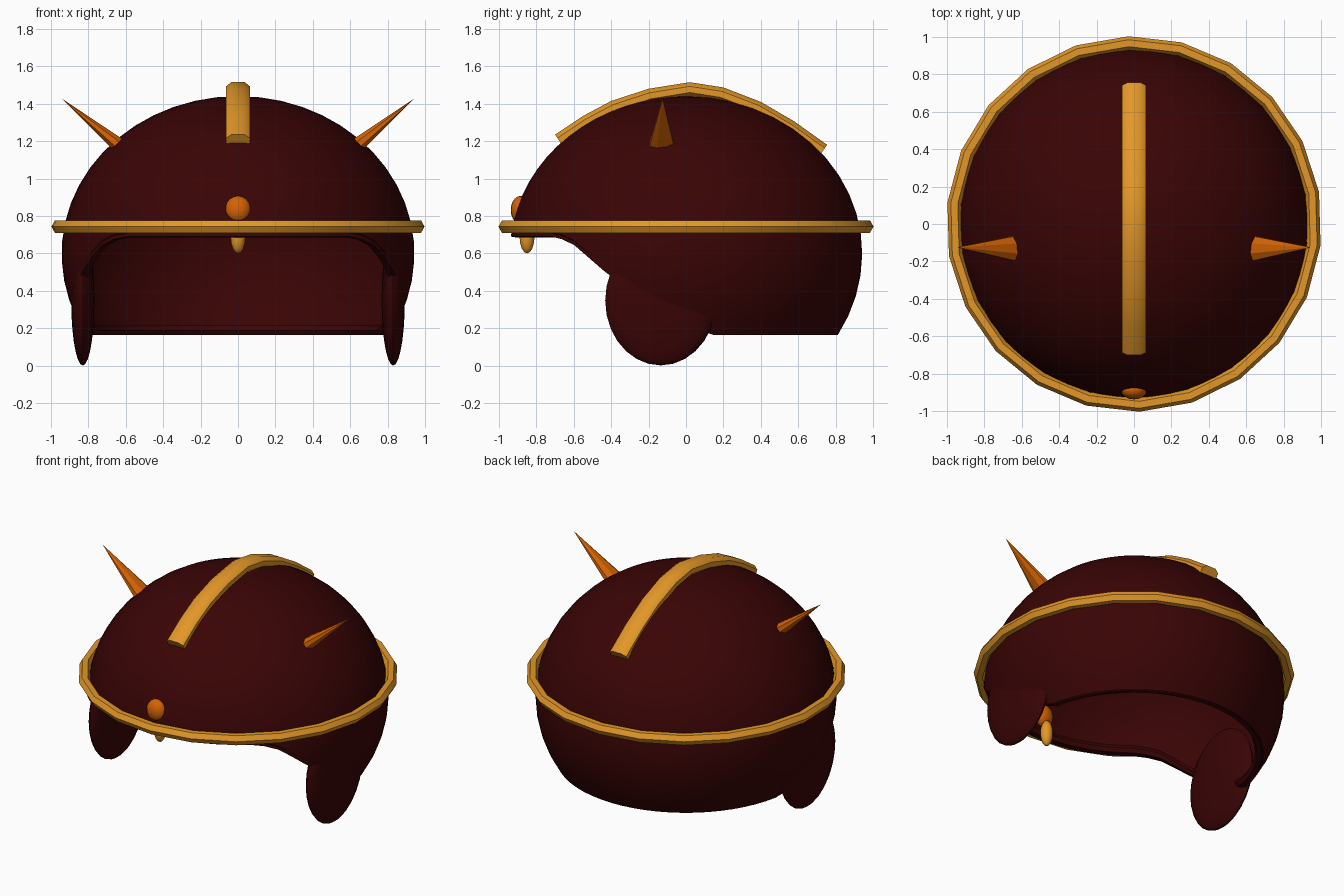
import bpy, bmesh, math
from mathutils import Vector, Matrix

if "Cube" in bpy.data.objects:
    bpy.data.objects.remove(bpy.data.objects["Cube"])


def material(name, rgb):
    m = bpy.data.materials.new(name)
    m.diffuse_color = (*rgb, 1)
    m.use_nodes = True
    m.node_tree.nodes["Principled BSDF"].inputs["Base Color"].default_value = m.diffuse_color
    return m


MAROON = material("dark maroon", (0.041, 0.0012, 0.0014))
GOLD = material("gold", (0.77, 0.31, 0.021))
ORANGE = material("burnt orange", (0.66, 0.125, 0.001))


def finish(name, bm, mat, smooth=None, thickness=0):
    bmesh.ops.recalc_face_normals(bm, faces=bm.faces)
    me = bpy.data.meshes.new(name)
    bm.to_mesh(me)
    bm.free()
    me.materials.append(mat)
    ob = bpy.data.objects.new(name, me)
    bpy.context.collection.objects.link(ob)
    bpy.ops.object.select_all(action='DESELECT')
    ob.select_set(True)
    bpy.context.view_layer.objects.active = ob
    if thickness:
        mod = ob.modifiers.new("thickness", 'SOLIDIFY')
        mod.thickness = thickness
        mod.offset = -1
        bpy.ops.object.modifier_apply(modifier=mod.name)
    if smooth:
        bpy.ops.object.shade_smooth_by_angle(angle=math.radians(smooth))
    return ob


def ellipsoid(name, centre, radii, mat, segs=16, rings=10):
    bm = bmesh.new()
    bmesh.ops.create_uvsphere(bm, u_segments=segs, v_segments=rings, radius=1,
                              matrix=Matrix.Translation(centre) @ Matrix.Diagonal((*radii, 1)))
    return finish(name, bm, mat, 40)


def sweep(name, rings, mat, closed=False, smooth=None):
    """Skin a list of cross-section rings."""
    bm = bmesh.new()
    vs = [[bm.verts.new(p) for p in ring] for ring in rings]
    n, k = len(vs), len(vs[0])
    for i in range(n if closed else n - 1):
        a, b = vs[i], vs[(i + 1) % n]
        for j in range(k):
            bm.faces.new((a[j], a[(j + 1) % k], b[(j + 1) % k], b[j]))
    if not closed:
        bm.faces.new(vs[0])
        bm.faces.new(vs[-1])
    return finish(name, bm, mat, smooth)


def hexagon(a, radius, height, dr, dz):
    """Six-sided cross-section in the radial plane at angle a."""
    pts = []
    for k in range(6):
        b = math.pi * k / 3
        r = radius + dr * math.cos(b)
        pts.append((r * math.cos(a), r * math.sin(a), height + dz * math.sin(b)))
    return pts


# Shell: a dome whose lower edge rises over the face
RADIUS, MID, UP, DOWN = 0.942, 0.60, 0.84, 0.86
EDGE = [(-1, 0.69), (-0.70, 0.69), (-0.61, 0.655), (-0.38, 0.455), (0.0, 0.25), (0.11, 0.163), (1, 0.163)]


def edge_height(y):
    for (y0, z0), (y1, z1) in zip(EDGE, EDGE[1:]):
        if y <= y1:
            return z0 + (z1 - z0) * (y - y0) / (y1 - y0)
    return EDGE[-1][1]


def dome_radius(z):
    t = (z - MID) / (UP if z > MID else DOWN)
    return RADIUS * math.sqrt(max(0, 1 - t * t))


bm = bmesh.new()
pole = bm.verts.new((0, 0, MID + UP))
SEGS, ROWS = 64, 16
columns, lip = [], []
for i in range(SEGS):
    a = 2 * math.pi * i / SEGS
    y = RADIUS * math.sin(a)
    for _ in range(4):
        low = edge_height(y)
        y = dome_radius(low) * math.sin(a)
    lip.append(hexagon(a, dome_radius(low) - 0.027, low + 0.026, 0.028, 0.03))
    start = math.asin((low - MID) / (UP if low > MID else DOWN))
    col = []
    for j in range(ROWS):
        p = start + (math.pi / 2 - start) * j / ROWS
        r = RADIUS * math.cos(p)
        z = MID + (UP if p > 0 else DOWN) * math.sin(p)
        col.append(bm.verts.new((r * math.cos(a), r * math.sin(a), z)))
    columns.append(col)
for i in range(SEGS):
    c, d = columns[i], columns[(i + 1) % SEGS]
    for j in range(ROWS - 1):
        bm.faces.new((c[j], d[j], d[j + 1], c[j + 1]))
    bm.faces.new((c[-1], d[-1], pole))
finish("helmet_shell", bm, MAROON, 40, 0.025)

# Thickened lip along the shell's lower edge
sweep("shell_lip", lip, MAROON, closed=True, smooth=40)

# Gold band around the shell
band = [hexagon(2 * math.pi * (i + 0.6) / 22, 0.966, 0.743, 0.037, 0.038) for i in range(22)]
sweep("brow_band", band, GOLD, closed=True, smooth=25)

# Crest strip over the top, with bevelled section
TOP = [(-0.70, 1.235), (-0.55, 1.335), (-0.40, 1.415), (-0.20, 1.48), (0.02, 1.515),
       (0.20, 1.487), (0.40, 1.41), (0.58, 1.305), (0.755, 1.18)]
SECTION = [(-0.063, -0.022), (-0.063, -0.055), (-0.035, -0.075), (0.035, -0.075),
           (0.063, -0.055), (0.063, -0.022), (0.035, 0.0), (-0.035, 0.0)]
crest = []
for i, (y, z) in enumerate(TOP):
    p, q = TOP[max(i - 1, 0)], TOP[min(i + 1, len(TOP) - 1)]
    normal = Vector((0, p[1] - q[1], q[0] - p[0])).normalized()
    crest.append([Vector((u, y, z)) + normal * v for u, v in SECTION])
sweep("crest_strip", crest, GOLD, smooth=50)

for side, label in ((1, "right"), (-1, "left")):
    # Flattened horn spike
    base, tip = Vector((side * 0.64, -0.13, 1.18)), Vector((side * 0.945, -0.125, 1.43))
    axis = tip - base
    bm = bmesh.new()
    bmesh.ops.create_cone(bm, cap_ends=True, segments=8, radius1=1, radius2=0, depth=axis.length,
                          matrix=Matrix.Translation((base + tip) / 2)
                          @ axis.to_track_quat('Z', 'Y').to_matrix().to_4x4()
                          @ Matrix.Diagonal((0.072, 0.042, 1, 1)) @ Matrix.Rotation(math.pi / 8, 4, 'Z'))
    finish(label + "_spike", bm, ORANGE)
    # Cheek flap, its upper half inside the shell
    ellipsoid(label + "_cheek_flap", (side * 0.829, -0.135, 0.348), (0.062, 0.297, 0.347), MAROON, 20, 14)

# Front gem and its hanging drop
ellipsoid("front_gem", (0, -0.885, 0.832), (0.07, 0.052, 0.075), ORANGE)
ellipsoid("gem_drop", (0, -0.85, 0.69), (0.04, 0.04, 0.09), GOLD, 12, 8)
